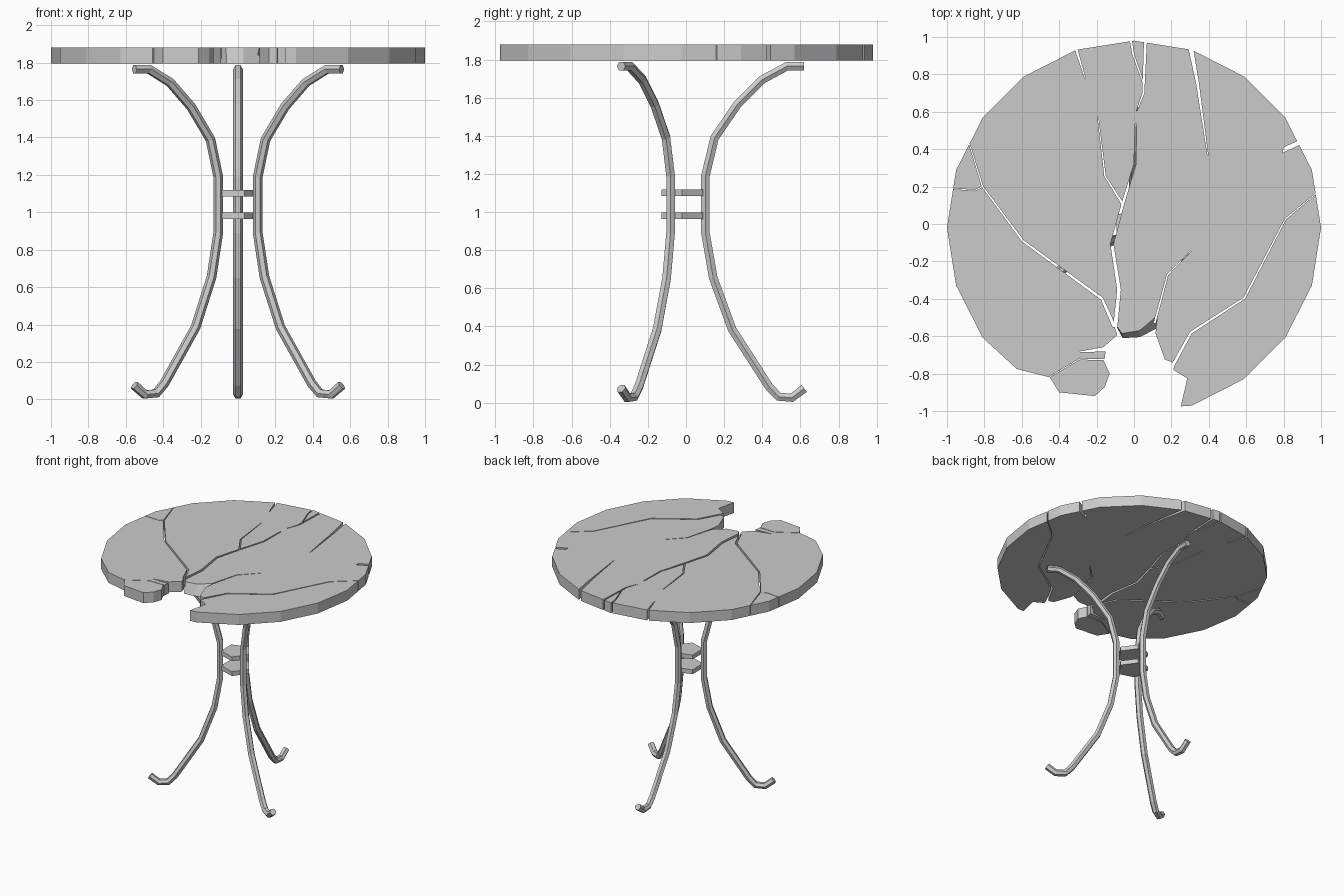
import bpy, bmesh, math
from mathutils import Vector

if "Cube" in bpy.data.objects:
    bpy.data.objects.remove(bpy.data.objects["Cube"])

CY = -0.02                      # y of the table axis
Z0, Z1 = 1.795, 1.88            # underside and top of the slab

grey = bpy.data.materials.new("stone_grey")
grey.diffuse_color = (0.6, 0.6, 0.6, 1)
grey.use_nodes = True
grey.node_tree.nodes["Principled BSDF"].inputs["Base Color"].default_value = grey.diffuse_color


def prism(name, top, bottom, z0, z1):
    """Closed solid between a lower and an upper outline."""
    bm = bmesh.new()
    up = [bm.verts.new((x, y, z1)) for x, y in top]
    lo = [bm.verts.new((x, y, z0)) for x, y in bottom]
    n = len(up)
    bm.faces.new(up)
    bm.faces.new(lo[::-1])
    for i in range(n):
        j = (i + 1) % n
        bm.faces.new((lo[i], lo[j], up[j], up[i]))
    bmesh.ops.recalc_face_normals(bm, faces=bm.faces)
    mesh = bpy.data.meshes.new(name)
    bm.to_mesh(mesh)
    bm.free()
    mesh.materials.append(grey)
    ob = bpy.data.objects.new(name, mesh)
    bpy.context.collection.objects.link(ob)
    return ob


def ring(n, r, start):
    return [(r * math.cos(math.radians(start + 360 * k / n)),
             CY + r * math.sin(math.radians(start + 360 * k / n))) for k in range(n)]


# Slab: 20-sided disc whose front is replaced by a broken edge
rim = ring(20, 1.0, -72)[:17]
broken_left = [(-.627, -.775), (-.57, -.79), (-.45, -.82), (-.40, -.90), (-.21, -.92),
               (-.155, -.87), (-.13, -.80), (-.16, -.735), (-.15, -.67), (-.16, -.655),
               (-.09, -.595), (-.115, -.51)]
notch_top = [(-.065, -.585), (.03, -.57), (.125, -.49)]
notch_bottom = [(-.06, -.61), (.03, -.605), (.118, -.56)]
broken_right = [(.115, -.585), (.165, -.725), (.22, -.745), (.21, -.78),
                (.285, -.825), (.25, -.975)]
slab = prism("table_top", rim + broken_left + notch_top + broken_right,
             rim + broken_left + notch_bottom + broken_right, Z0, Z1)


# Cracks: tapering slits cut through the slab
def crack(path, w0, w1=0.002):
    pts = [Vector(p) for p in path]
    left, right = [], []
    for i, p in enumerate(pts):
        d = (pts[min(i + 1, len(pts) - 1)] - pts[max(i - 1, 0)]).normalized()
        w = w0 + (w1 - w0) * i / (len(pts) - 1)
        side = Vector((-d.y, d.x)) * w
        left.append(p + side)
        right.append(p - side)
    return right + left[::-1]


slits = [
    crack([(-.10, -.55), (-.08, -.35), (-.118, -.107), (-.06, .107), (.005, .32), (.01, .535)], .011, .004),
    crack([(-.06, .105), (-.155, .257), (-.193, .573)], .006),
    crack([(-.105, -.55), (-.171, -.40), (-.595, -.09), (-.81, .20), (-.89, .46)], .009),
    crack([(-.81, .20), (-.85, .18), (-1.0, .191)], .003),
    crack([(.20, -.77), (.305, -.58), (.59, -.396), (.81, .027), (1.0, .185)], .008),
    crack([(.11, -.53), (.18, -.27), (.305, -.145)], .005),
    crack([(-.32, .97), (-.26, .775)], .008),
    crack([(.062, 1.0), (.05, .70), (.015, .605)], .008),
    crack([(-.02, 1.0), (-.005, .91), (.048, .76)], .006, .003),
    crack([(.30, .96), (.34, .75), (.395, .365)], .013),
    crack([(-.13, -.667), (-.29, -.683)], .014),
    crack([(-.12, -.727), (-.29, -.722), (-.47, -.828)], .003),
    [(.795, .38), (.92, .44), (.90, .455), (.80, .41)],
]
for outline in slits:
    cutter = prism("crack_cutter", outline, outline, Z0 - 0.1, Z1 + 0.1)
    cutter.hide_render = True
    mod = slab.modifiers.new("crack", 'BOOLEAN')
    mod.operation = 'DIFFERENCE'
    mod.solver = 'EXACT'
    mod.object = cutter
    bpy.context.view_layer.objects.active = slab
    bpy.ops.object.modifier_apply(modifier=mod.name)
    bpy.data.objects.remove(cutter)

# Legs: one bent six-sided tube, repeated three times about the axis
leg_path = [(.64, 1.765), (.55, 1.765), (.42, 1.695), (.29, 1.565), (.17, 1.39),
            (.122, 1.19), (.122, .89), (.163, .655), (.262, .385), (.455, .085),
            (.505, .032), (.575, .026), (.64, .075)]
curve = bpy.data.curves.new("leg_tube", 'CURVE')
curve.dimensions = '3D'
curve.bevel_depth = 0.026
curve.bevel_resolution = 1
curve.use_fill_caps = True
spline = curve.splines.new('POLY')
spline.points.add(len(leg_path) - 1)
for point, (r, z) in zip(spline.points, leg_path):
    point.co = (r, 0, z, 1)
spline.use_smooth = False
curve.materials.append(grey)
for name, angle in (("back_leg", 90), ("left_leg", 210), ("right_leg", 330)):
    leg = bpy.data.objects.new(name, curve)
    leg.location = (0, CY, 0)
    leg.rotation_euler.z = math.radians(angle)
    bpy.context.collection.objects.link(leg)

# Two five-sided plates tie the legs together
plate = ring(5, 0.115, 0)
prism("lower_brace", plate, plate, 0.963, 0.999)
prism("upper_brace", plate, plate, 1.084, 1.119)
